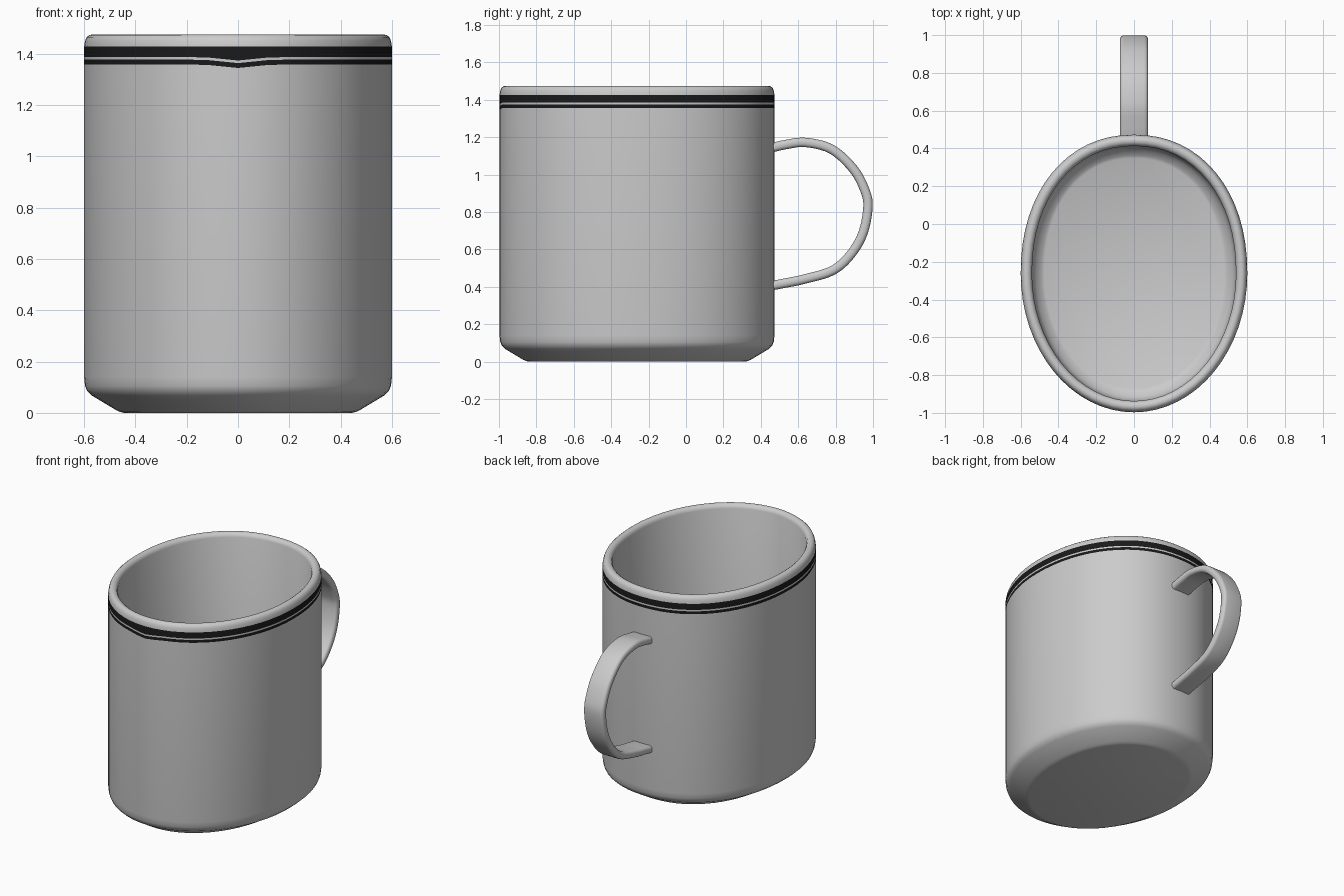
import bpy, bmesh, math
from mathutils import Vector

if "Cube" in bpy.data.objects:
    bpy.data.objects.remove(bpy.data.objects["Cube"])

SEG = 64
CY, A, B = -0.262, 0.6, 0.735   # oval centre and half sizes


def material(name, rgb):
    m = bpy.data.materials.new(name)
    m.diffuse_color = (*rgb, 1)
    m.use_nodes = True
    m.node_tree.nodes["Principled BSDF"].inputs["Base Color"].default_value = m.diffuse_color
    return m


def oval(inset, z):
    """One oval ring of the cup wall, slightly squarer at the back."""
    pts = []
    for i in range(SEG):
        t = math.tau * i / SEG
        c, s = math.cos(t), math.sin(t)
        e = 2 / 2.15 if s > 0 else 1.0
        x = (A - inset) * math.copysign(abs(c) ** e, c)
        y = CY + (B - inset) * math.copysign(abs(s) ** e, s)
        # small downward kink of the stripes at the front seam
        dip = 0.013 * max(0, 1 - abs(x) / 0.13) if s < 0 and inset == 0 and 1.35 < z < 1.4 else 0
        pts.append(Vector((x, y, z - dip)))
    return pts


def loft(name, rings, mats=(), dark=()):
    """Skin closed rings, cap both ends, smooth-shade."""
    bm = bmesh.new()
    vr = [[bm.verts.new(p) for p in r] for r in rings]
    n = len(vr[0])
    for k in range(len(vr) - 1):
        for i in range(n):
            j = (i + 1) % n
            f = bm.faces.new((vr[k][i], vr[k][j], vr[k + 1][j], vr[k + 1][i]))
            f.material_index = 1 if k in dark else 0
    bm.faces.new(vr[0])
    bm.faces.new(vr[-1])
    bmesh.ops.recalc_face_normals(bm, faces=bm.faces)
    me = bpy.data.meshes.new(name)
    bm.to_mesh(me)
    bm.free()
    for m in mats:
        me.materials.append(m)
    ob = bpy.data.objects.new(name, me)
    bpy.context.collection.objects.link(ob)
    bpy.ops.object.select_all(action='DESELECT')
    ob.select_set(True)
    bpy.context.view_layer.objects.active = ob
    bpy.ops.object.shade_smooth_by_angle(angle=math.radians(35))
    return ob


# Cup: (inset, height) profile from the outer base, over the rim, to the inner floor
profile = [(0.155, 0.0), (0.14, 0.004), (0.125, 0.011), (0.03, 0.068), (0.012, 0.085),
           (0.004, 0.105), (0.0, 0.14), (0, 1.357), (0, 1.376), (0, 1.386), (0, 1.427),
           (0.004, 1.45), (0.01, 1.464), (0.02, 1.472), (0.03, 1.474), (0.042, 1.472),
           (0.053, 1.464), (0.06, 1.448), (0.06, 0.16), (0.066, 0.125), (0.08, 0.1),
           (0.11, 0.075), (0.125, 0.068)]
grey = material("cup_grey", (0.8, 0.8, 0.8))
black = material("stripe_black", (0.01, 0.01, 0.01))
loft("cup", [oval(*p) for p in profile], (grey, black), dark=(7, 9))

# Handle: strap swept along a smooth path in the y-z plane
path = [Vector((0, y, z)) for y, z in (
    (0.45, 1.142), (0.53, 1.16), (0.64, 1.172), (0.78, 1.135), (0.895, 1.03), (0.955, 0.92),
    (0.973, 0.83), (0.947, 0.69), (0.882, 0.575), (0.785, 0.488), (0.636, 0.442),
    (0.53, 0.42), (0.45, 0.405))]


def spline(pts, steps=5):
    """Catmull-Rom curve through the points."""
    ext = [2 * pts[0] - pts[1]] + pts + [2 * pts[-1] - pts[-2]]
    out = []
    for a, b, c, d in zip(ext, ext[1:], ext[2:], ext[3:]):
        for k in range(steps):
            t = k / steps
            out.append(0.5 * (2 * b + (c - a) * t + (2 * a - 5 * b + 4 * c - d) * t * t
                              + (3 * b - a - 3 * c + d) * t ** 3))
    return out + [pts[-1]]


HW, HT, R = 0.075, 0.025, 0.021   # strap half width, half thickness, corner radius
section = []
for q, (sx, sy) in enumerate(((1, 1), (-1, 1), (-1, -1), (1, -1))):
    for k in range(5):
        t = math.pi / 2 * (q + k / 4)
        section.append((sx * (HW - R) + R * math.cos(t), sy * (HT - R) + R * math.sin(t)))

pts = spline(path)
rings = []
for i, p in enumerate(pts):
    t = (pts[min(i + 1, len(pts) - 1)] - pts[max(i - 1, 0)]).normalized()
    nrm = Vector((0, -t.z, t.y))
    rings.append([p + Vector((u, 0, 0)) + nrm * v for u, v in section])
loft("handle", rings)
